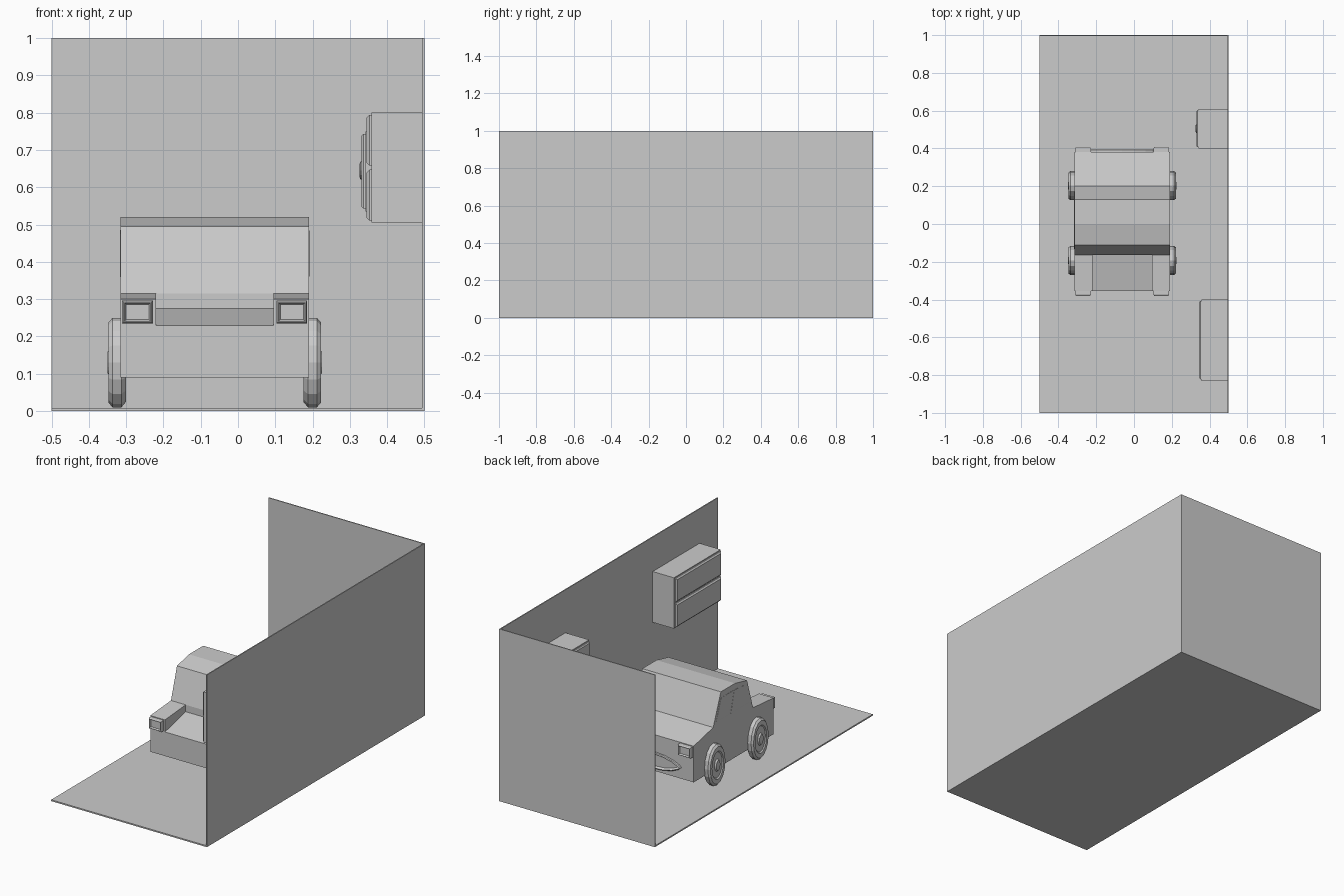
import bpy, bmesh, math
from mathutils import Vector

if "Cube" in bpy.data.objects:
    bpy.data.objects.remove(bpy.data.objects["Cube"])

CX = -0.0625      # car centre line
HW = 0.2525       # car half width


def finish(name, bm):
    bmesh.ops.recalc_face_normals(bm, faces=bm.faces)
    me = bpy.data.meshes.new(name)
    bm.to_mesh(me)
    bm.free()
    ob = bpy.data.objects.new(name, me)
    bpy.context.collection.objects.link(ob)
    return ob


def prism(name, pts, axis, a, b, insets=()):
    """Extrude a 2D outline along axis from a to b, then inset the b face."""
    def place(p, t):
        return (t, p[0], p[1]) if axis == 'x' else (p[0], t, p[1])
    bm = bmesh.new()
    low = [bm.verts.new(place(p, a)) for p in pts]
    high = [bm.verts.new(place(p, b)) for p in pts]
    n = len(pts)
    bm.faces.new(low)
    cap = bm.faces.new(high)
    for i in range(n):
        j = (i + 1) % n
        bm.faces.new((low[i], low[j], high[j], high[i]))
    bmesh.ops.recalc_face_normals(bm, faces=bm.faces)
    for thick, depth in insets:
        bmesh.ops.inset_individual(bm, faces=[cap], thickness=thick, depth=depth)
    return finish(name, bm)


def rect(u0, u1, v0, v1):
    return [(u0, v0), (u1, v0), (u1, v1), (u0, v1)]


def wheel(name, side, y, z, n=16):
    """Lathe of (offset from centre line, radius) rings, squashed along y."""
    rings = [(.238, .88), (.250, 1), (.274, 1), (.2845, .9), (.2845, .68),
             (.279, .62), (.279, .3), (.2875, .24)]
    bm = bmesh.new()
    loops = []
    for d, r in rings:
        loops.append([bm.verts.new((CX + side * d,
                                    y + .077 * r * math.cos(2 * math.pi * i / n),
                                    z + .12 * r * math.sin(2 * math.pi * i / n)))
                      for i in range(n)])
    for p, q in zip(loops, loops[1:]):
        for i in range(n):
            j = (i + 1) % n
            bm.faces.new((p[i], p[j], q[j], q[i]))
    bm.faces.new(loops[0])
    bm.faces.new(loops[-1])
    return finish(name, bm)


# Room: floor, right wall, back wall
prism("floor", rect(-1, 1, 0, .008), 'x', -.5, .5)
prism("right_wall", rect(-1, 1, 0, 1), 'x', .494, .5)
prism("back_wall", rect(-.5, .5, 0, 1), 'y', .994, 1)

# Car body: side profile with sunken rear deck
body = [(-.355, .09), (-.355, .23), (-.165, .275), (-.165, .315), (-.11, .495),
        (0, .52), (.13, .52), (.20, .34), (.38, .30), (.38, .09)]
prism("car_body", body, 'x', CX - HW, CX + HW)

fender = [(-.355, .23), (-.355, .30), (-.165, .315), (-.165, .275)]
front_window = [(.175, .36), (.055, .36), (.02, .485), (.13, .485)]
rear_window = [(.04, .36), (-.135, .36), (-.10, .475), (.008, .485)]
for s, label in ((-1, "left"), (1, "right")):
    # Rear fenders
    prism("rear_fender_" + label, fender, 'x', CX + s * .158, CX + s * HW)
    # Side windows
    for nm, w in (("front", front_window), ("rear", rear_window)):
        prism(f"{nm}_window_{label}", w, 'x', CX + s * (HW - .01),
              CX + s * (HW + .001), [(.006, .0005)])
    # Framed lamps at both ends
    x0, x1 = sorted((CX + s * .166, CX + s * .248))
    for nm, a, b in (("tail_lamp", -.35, -.374), ("head_lamp", .375, .401)):
        prism(f"{nm}_{label}", rect(x0, x1, .235, .296), 'y', a, b,
              [(.005, .006), (.003, 0), (.006, -.010)])
    # Wheels
    for nm, y in (("front", .203), ("rear", -.193)):
        wheel(f"{nm}_wheel_{label}", s, y, .13)

# Lens-shaped grille on the nose
N = 8
top = [(CX + .175 * math.cos(math.pi * i / N),
        .155 + .047 * math.sin(math.pi * i / N) ** 1.4) for i in range(N + 1)]
bottom = [(x, .31 - z) for x, z in reversed(top[1:-1])]
prism("grille", top + bottom, 'y', .375, .391, [(.005, .004), (.008, -.012)])

# Wall cabinet with two drawers
prism("cabinet", rect(-.83, -.40, .505, .80), 'x', .496, .358)
for i, z in enumerate((.511, .658)):
    prism(f"cabinet_drawer_{i + 1}", rect(-.823, -.407, z, z + .136), 'x',
          .36, .352, [(.010, .007)])

# Small wall box with door and knob
prism("wall_box", rect(.40, .61, .535, .75), 'x', .496, .342)
prism("wall_box_door", rect(.407, .603, .543, .743), 'x', .344, .336, [(.008, .005)])
knob = [(.505 + .022 * math.cos(math.pi * i / 6), .645 + .024 * math.sin(math.pi * i / 6))
        for i in range(12)]
prism("wall_box_knob", knob, 'x', .334, .328, [(.006, .002)])
